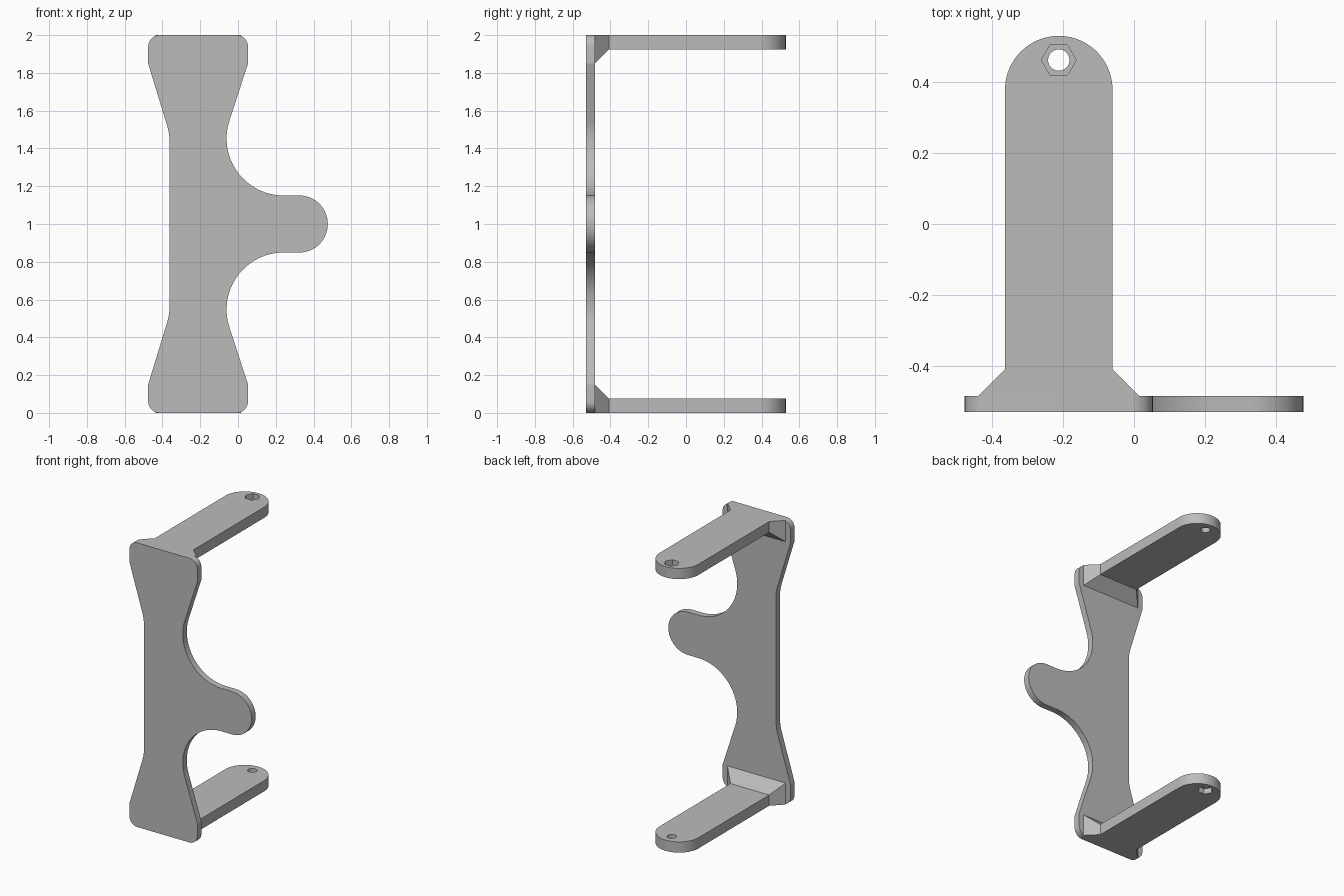
import bpy, bmesh
from math import sin, cos, radians
from mathutils import Matrix, Vector

if "Cube" in bpy.data.objects:
    bpy.data.objects.remove(bpy.data.objects["Cube"])

grey = bpy.data.materials.new("plain grey")
grey.use_nodes = True
colour = (0.5, 0.5, 0.5, 1)
grey.diffuse_color = colour
grey.node_tree.nodes["Principled BSDF"].inputs["Base Color"].default_value = colour

MM = 2 / 265            # one design millimetre
MID_X = -28 * MM        # centre line of plate and arms
FRONT, BACK = -70 * MM, 70 * MM
PLATE_BACK = FRONT + 6 * MM
ARM_HALF, ARM_THICK = 20 * MM, 10 * MM


def arc(cx, cy, r, start, end, steps=16):
    angles = [radians(start + (end - start) * i / steps) for i in range(steps + 1)]
    return [(cx + r * cos(a), cy + r * sin(a)) for a in angles]


def prism(points, to_3d, offset):
    """Extrude a closed 2D outline along the offset."""
    bm = bmesh.new()
    face = bm.faces.new([bm.verts.new(to_3d(p)) for p in points])
    top = bmesh.ops.extrude_face_region(bm, geom=[face], use_keep_orig=True)["geom"]
    bmesh.ops.translate(bm, vec=offset, verts=[v for v in top if isinstance(v, bmesh.types.BMVert)])
    bmesh.ops.recalc_face_normals(bm, faces=bm.faces)
    return bm


def make_object(name, bm):
    mesh = bpy.data.meshes.new(name)
    bm.to_mesh(mesh)
    bm.free()
    mesh.materials.append(grey)
    obj = bpy.data.objects.new(name, mesh)
    bpy.context.collection.objects.link(obj)
    return obj


def select_only(obj):
    bpy.ops.object.select_all(action='DESELECT')
    obj.select_set(True)
    bpy.context.view_layer.objects.active = obj


# Face plate: upper half outline from the side tab round to the left waist
half = 35 * MM
fillet = 8 * MM
slope_z = 2 - 20 * MM
curve_r = 40 * MM
tab_r = 20 * MM
tab_x = 63 * MM - tab_r
waist_z = 1 + tab_r + curve_r
upper = arc(tab_x, 1, tab_r, 0, 90)
upper += arc(MID_X + ARM_HALF + curve_r, waist_z, curve_r, 270, 162, 32)
upper.append((MID_X + half, slope_z))
upper += arc(MID_X + half - fillet, 2 - fillet, fillet, 0, 90, 10)
upper += arc(MID_X - half + fillet, 2 - fillet, fillet, 90, 180, 10)
upper.append((MID_X - half, slope_z))
upper += arc(MID_X - ARM_HALF - curve_r, waist_z - 0.02, curve_r, 16, 0, 6)
lower = [(x, 2 - z) for x, z in reversed(upper[1:])]
plate = make_object("face_plate", prism(
    upper + lower, lambda p: (p[0], FRONT, p[1]), Vector((0, 6 * MM, 0))))

# Arm: rounded end, flared root, sloping gusset on its inner side
root_y = PLATE_BACK + ARM_THICK
outline = [(MID_X - ARM_HALF - ARM_THICK, PLATE_BACK),
           (MID_X + ARM_HALF + ARM_THICK, PLATE_BACK),
           (MID_X + ARM_HALF, root_y)]
outline += arc(MID_X, BACK - ARM_HALF, ARM_HALF, 0, 180, 40)
outline.append((MID_X - ARM_HALF, root_y))


def flat(z):
    return lambda p: (p[0], p[1], z)


bm = prism(outline, flat(0), Vector((0, 0, ARM_THICK)))
inner = [v for v in bm.verts if v.co.z > ARM_THICK / 2]
bmesh.ops.connect_verts(bm, verts=[v for v in inner if abs(v.co.y - root_y) < 1e-4])
for v in inner:
    if v.co.y < PLATE_BACK + 1e-4:
        v.co.z += ARM_THICK
bmesh.ops.recalc_face_normals(bm, faces=bm.faces)
lower_arm = make_object("lower_arm", bm)

# Bolt hole with a hexagonal nut pocket on the outer side
hole_y = BACK - 9 * MM
cuts = [(0.03, 32, 0.2), (0.049, 6, 0.1 + 5 * MM)]
for radius, sides, depth in cuts:
    ring = arc(MID_X, hole_y, radius, 0, 360, sides)[:-1]
    cutter = make_object("hole_cutter", prism(ring, flat(-0.1), Vector((0, 0, depth))))
    cutter.hide_render = True
    select_only(lower_arm)
    mod = lower_arm.modifiers.new("hole", 'BOOLEAN')
    mod.operation = 'DIFFERENCE'
    mod.solver = 'EXACT'
    mod.object = cutter
    bpy.ops.object.modifier_apply(modifier=mod.name)
    bpy.data.objects.remove(cutter)

# Upper arm mirrors the lower one
bm = bmesh.new()
bm.from_mesh(lower_arm.data)
bm.transform(Matrix.Translation((0, 0, 2)) @ Matrix.Diagonal((1, 1, -1, 1)))
bmesh.ops.reverse_faces(bm, faces=bm.faces)
upper_arm = make_object("upper_arm", bm)

for obj in (plate, lower_arm, upper_arm):
    select_only(obj)
    bpy.ops.object.shade_smooth_by_angle(angle=radians(15))
